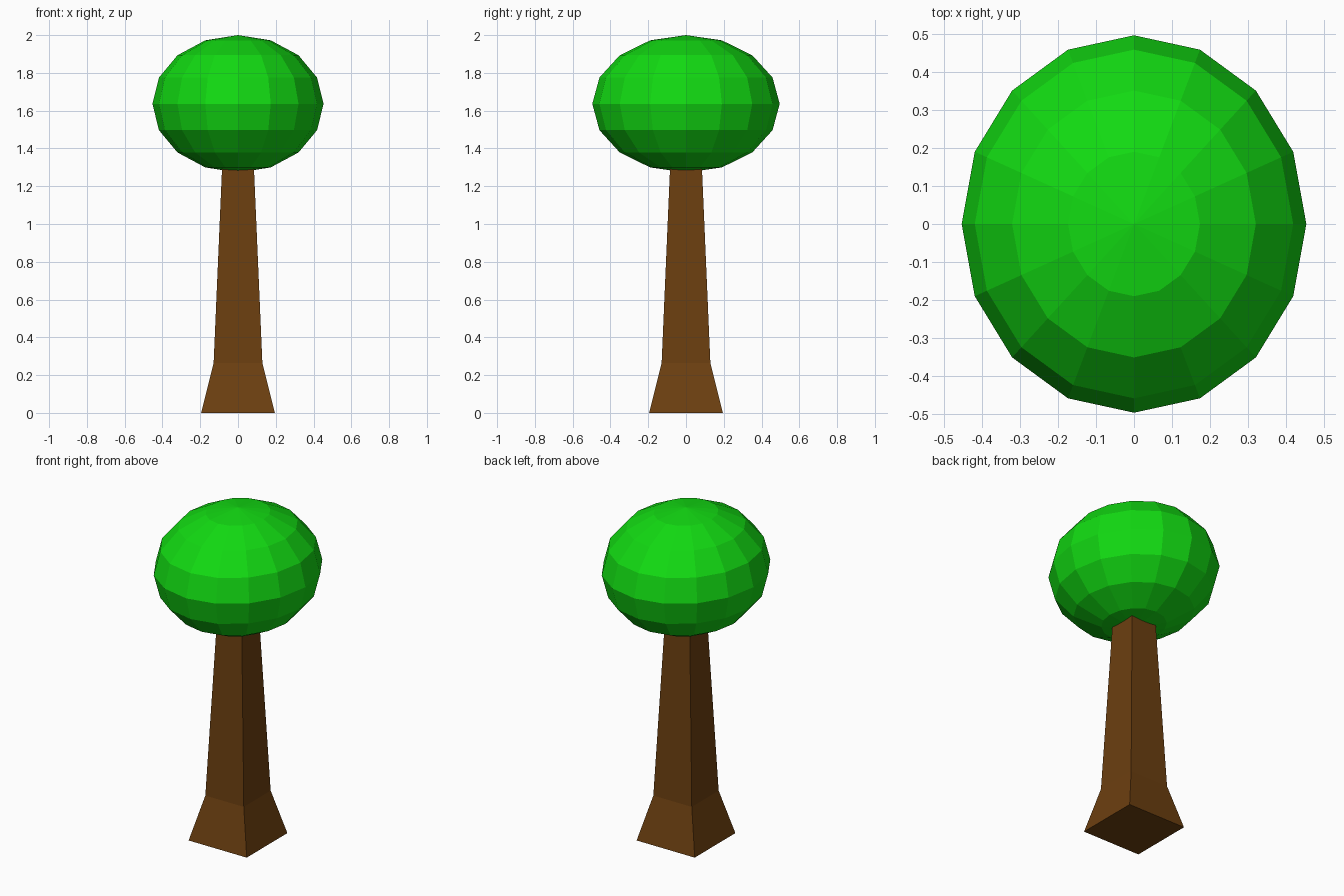
import bpy, bmesh

if "Cube" in bpy.data.objects:
    bpy.data.objects.remove(bpy.data.objects["Cube"])


def material(name, color):
    m = bpy.data.materials.new(name)
    m.diffuse_color = color
    m.use_nodes = True
    m.node_tree.nodes["Principled BSDF"].inputs["Base Color"].default_value = m.diffuse_color
    return m


def add_object(name, bm, mat):
    bmesh.ops.recalc_face_normals(bm, faces=bm.faces)
    mesh = bpy.data.meshes.new(name)
    bm.to_mesh(mesh)
    bm.free()
    mesh.materials.append(mat)
    obj = bpy.data.objects.new(name, mesh)
    bpy.context.collection.objects.link(obj)
    return obj


# Trunk: square rings (height, half width), flared at the foot, running into the crown
bm = bmesh.new()
rings = []
for z, h in [(0, 0.195), (0.265, 0.129), (1.4, 0.08)]:
    rings.append([bm.verts.new((sx * h, sy * h, z))
                  for sx, sy in [(-1, -1), (1, -1), (1, 1), (-1, 1)]])
for low, high in zip(rings, rings[1:]):
    for i in range(4):
        j = (i + 1) % 4
        bm.faces.new((low[i], low[j], high[j], high[i]))
bm.faces.new(rings[0])
bm.faces.new(rings[-1])
add_object("trunk", bm, material("bark", (0.15, 0.05, 0.005, 1)))

# Crown: flattened low-poly sphere
bm = bmesh.new()
bmesh.ops.create_uvsphere(bm, u_segments=16, v_segments=8, radius=1)
bmesh.ops.scale(bm, vec=(0.453, 0.496, 0.364), verts=bm.verts)
bmesh.ops.translate(bm, vec=(0, 0, 1.636), verts=bm.verts)
add_object("crown", bm, material("leaves", (0.006, 0.7, 0.006, 1)))
